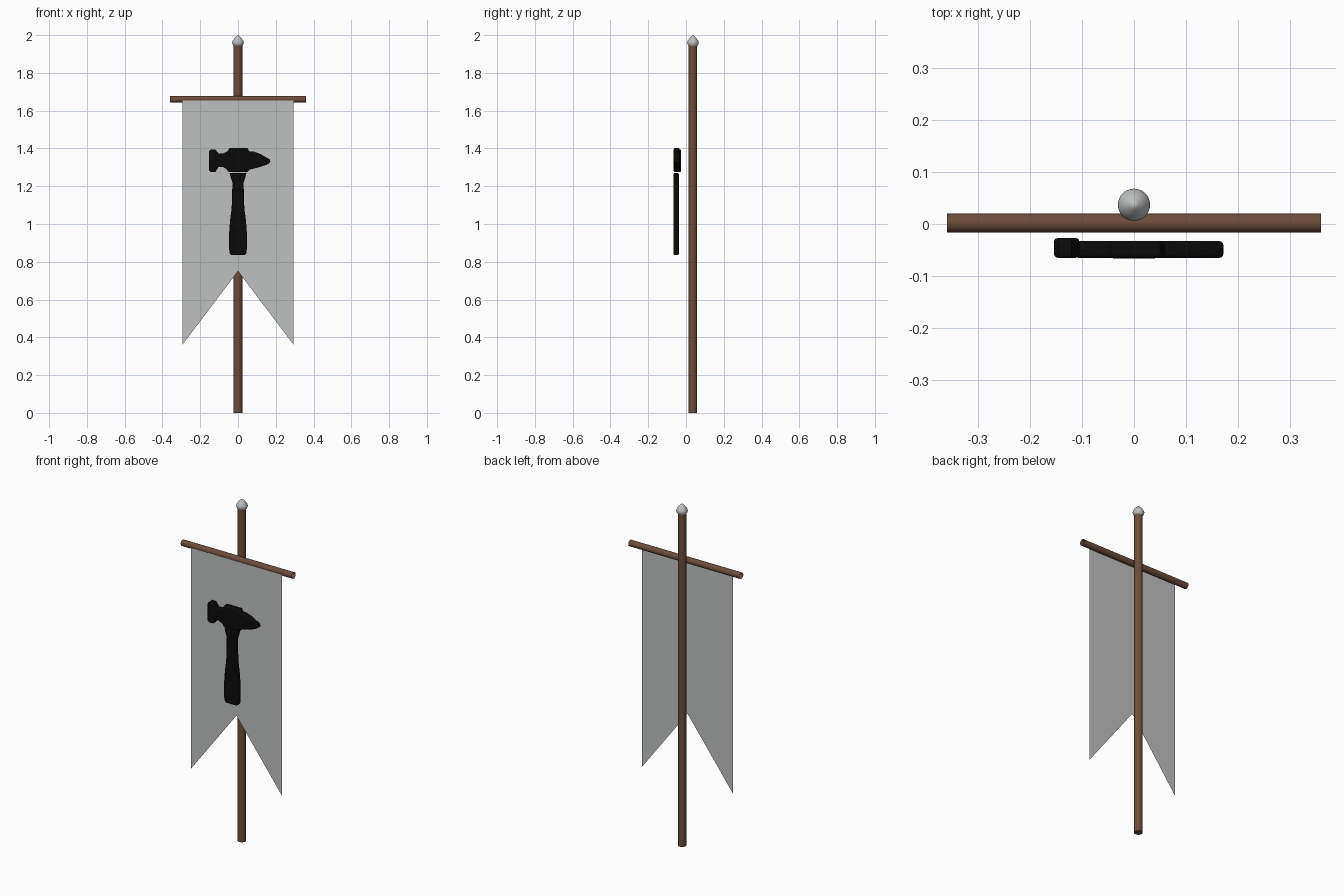
import bpy, bmesh, math

old = bpy.data.objects.get("Cube")
if old:
    bpy.data.objects.remove(old, do_unlink=True)


def material(name, color, roughness=0.7):
    m = bpy.data.materials.new(name)
    m.use_nodes = True
    m.diffuse_color = (*color, 1)
    bsdf = m.node_tree.nodes["Principled BSDF"]
    bsdf.inputs["Base Color"].default_value = (*color, 1)
    bsdf.inputs["Roughness"].default_value = roughness
    return m


WOOD = material("brown wood", (0.15, 0.075, 0.045))
CLOTH = material("grey cloth", (0.52, 0.53, 0.525))
STEEL = material("pale steel", (0.52, 0.53, 0.53))
BLACK = material("black emblem", (0.003, 0.003, 0.003))


def select_only(ob):
    bpy.ops.object.select_all(action="DESELECT")
    ob.select_set(True)
    bpy.context.view_layer.objects.active = ob


def finish(ob, name, mat, smooth=True):
    ob.name = name
    ob.data.materials.clear()
    ob.data.materials.append(mat)
    if smooth:
        select_only(ob)
        bpy.ops.object.shade_smooth_by_angle(angle=math.radians(40))


def rod(name, radius, length, center, rotation=(0, 0, 0), fill="NGON"):
    bpy.ops.mesh.primitive_cylinder_add(vertices=32, radius=radius, depth=length,
                                        end_fill_type=fill, location=center, rotation=rotation)
    finish(bpy.context.object, name, WOOD)


def lathe(name, profile, y, mat, sides=32):
    """Spin (radius, height) points about the vertical axis."""
    bm = bmesh.new()
    verts = [bm.verts.new((r, 0, z)) for r, z in profile]
    edges = [bm.edges.new(pair) for pair in zip(verts, verts[1:])]
    bmesh.ops.spin(bm, geom=verts + edges, axis=(0, 0, 1), cent=(0, 0, 0),
                   angle=math.tau, steps=sides)
    bmesh.ops.remove_doubles(bm, verts=bm.verts, dist=0.0001)
    bmesh.ops.recalc_face_normals(bm, faces=bm.faces)
    me = bpy.data.meshes.new(name)
    bm.to_mesh(me)
    bm.free()
    ob = bpy.data.objects.new(name, me)
    bpy.context.collection.objects.link(ob)
    ob.location.y = y
    finish(ob, name, mat)


def plaque(name, outline, y, thickness, edge=0.007):
    """Raised emblem piece: filled outline in x, z with rounded rims."""
    cu = bpy.data.curves.new(name, "CURVE")
    cu.dimensions = "2D"
    cu.fill_mode = "BOTH"
    cu.bevel_depth = edge
    cu.bevel_resolution = 2
    cu.offset = -edge
    cu.extrude = thickness / 2 - edge
    sp = cu.splines.new("POLY")
    sp.points.add(len(outline) - 1)
    for p, (x, z) in zip(sp.points, outline):
        p.co = (x, z, 0, 1)
    sp.use_cyclic_u = True
    ob = bpy.data.objects.new(name, cu)
    bpy.context.collection.objects.link(ob)
    ob.location.y = y
    ob.rotation_euler.x = math.pi / 2
    select_only(ob)
    bpy.ops.object.convert(target="MESH")
    finish(bpy.context.object, name, BLACK)


def mirrored(side):
    return side + [(-x, z) for x, z in reversed(side)]


# Pole, open crossbar tube and pointed finial
rod("pole", 0.023, 1.95, (0, 0.036, 0.975))
rod("crossbar", 0.018, 0.72, (0, 0.002, 1.66), (0, math.pi / 2, 0), "NOTHING")
lathe("finial", [(0, 1.94), (0.021, 1.94), (0.028, 1.95), (0.031, 1.96), (0.028, 1.97),
                 (0.019, 1.983), (0.009, 1.994), (0, 2.0)], 0.037, STEEL)

# Swallow-tailed banner cloth
bm = bmesh.new()
for s in (-1, 1):
    bm.faces.new([bm.verts.new((x, -0.0145, z)) for x, z in
                  [(0, 1.66), (0, 0.75), (s * 0.295, 0.36), (s * 0.295, 1.66)][::s]])
bmesh.ops.remove_doubles(bm, verts=bm.verts, dist=0.0001)
me = bpy.data.meshes.new("banner_cloth")
bm.to_mesh(me)
bm.free()
cloth = bpy.data.objects.new("banner_cloth", me)
bpy.context.collection.objects.link(cloth)
finish(cloth, "banner_cloth", CLOTH, smooth=False)

# Hammer emblem: handle, collar, head and striking face
plaque("hammer_handle", mirrored([
    (0.034, 0.835), (0.044, 0.845), (0.047, 0.87), (0.047, 0.95), (0.042, 1.02),
    (0.034, 1.08), (0.031, 1.14), (0.03, 1.22), (0.038, 1.245), (0.045, 1.27)]), -0.052, 0.028)
plaque("hammer_head", [
    (-0.115, 1.30), (-0.08, 1.302), (-0.06, 1.29), (-0.05, 1.275), (0.05, 1.275),
    (0.062, 1.288), (0.11, 1.30), (0.155, 1.315), (0.172, 1.328), (0.168, 1.342),
    (0.12, 1.37), (0.085, 1.383), (0.06, 1.385), (0.05, 1.402), (-0.045, 1.402),
    (-0.056, 1.385), (-0.08, 1.373), (-0.115, 1.373)], -0.049, 0.032)
plaque("hammer_face", [
    (-0.145, 1.275), (-0.12, 1.275), (-0.105, 1.298), (-0.105, 1.375), (-0.12, 1.395),
    (-0.145, 1.395), (-0.154, 1.385), (-0.154, 1.285)], -0.046, 0.038)
